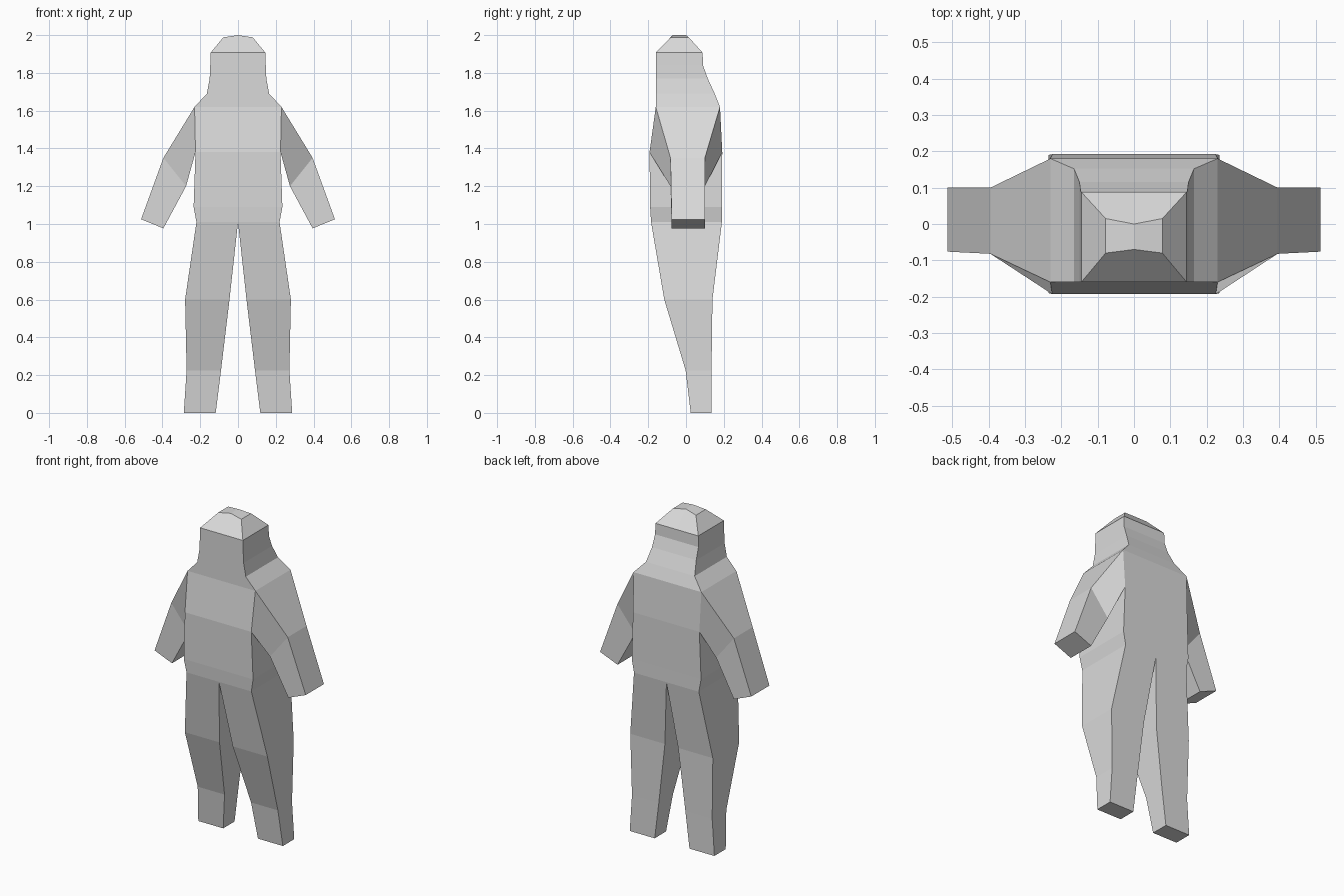
import bpy, bmesh

if "Cube" in bpy.data.objects:
    bpy.data.objects.remove(bpy.data.objects["Cube"])

suit = bpy.data.materials.new("light_grey")
suit.diffuse_color = (0.7, 0.7, 0.7, 1)
suit.use_nodes = True
suit.node_tree.nodes["Principled BSDF"].inputs["Base Color"].default_value = suit.diffuse_color


def loft(name, rings, closed, cap_end, skip=()):
    """Skin a list of 4-point rings on the +x side and mirror to -x."""
    bm = bmesh.new()
    vs = [[bm.verts.new(p) for p in ring] for ring in rings]
    for i in range(len(vs) - 1):
        for j in range(4 if closed else 3):
            if (i, j) in skip:
                continue
            k = (j + 1) % 4
            bm.faces.new((vs[i][j], vs[i][k], vs[i + 1][k], vs[i + 1][j]))
    if cap_end:
        bm.faces.new(vs[-1])
    # orient the surface outward, judged from the first face
    bmesh.ops.recalc_face_normals(bm, faces=bm.faces)
    bm.faces.ensure_lookup_table()
    f = bm.faces[0]
    core = sum((v.co for v in vs[0] + vs[1]), vs[0][0].co * 0) / 8
    if f.normal.dot(f.calc_center_median() - core) < 0:
        bmesh.ops.reverse_faces(bm, faces=bm.faces)
    mesh = bpy.data.meshes.new(name)
    bm.to_mesh(mesh)
    bm.free()
    mesh.materials.append(suit)
    ob = bpy.data.objects.new(name, mesh)
    bpy.context.collection.objects.link(ob)
    mod = ob.modifiers.new("mirror", "MIRROR")
    mod.use_clip = True
    return ob


# torso and hooded head: (z, half width, front y, back y)
profile = [
    (1.01, 0.22, -0.185, 0.19),
    (1.09, 0.235, -0.19, 0.19),
    (1.38, 0.225, -0.193, 0.192),
    (1.62, 0.23, -0.16, 0.18),
    (1.69, 0.165, -0.16, 0.152),
    (1.77, 0.15, -0.16, 0.115),
    (1.84, 0.147, -0.16, 0.09),
    (1.907, 0.145, -0.16, 0.088),
]
body = [[(0, f, z), (w, f, z), (w, b, z), (0, b, z)] for z, w, f, b in profile]
# crown with a shallow centre ridge
body.append([(0, -0.07, 2), (0.078, -0.08, 1.988),
             (0.078, 0.015, 1.988), (0, 0, 2)])
# the side face at shoulder height is left open for the arm
loft("torso_and_head", body, False, True, skip={(2, 1)})

# arms: (upper x, upper z, lower x, lower z, then front/back y of each edge)
arm = [
    (0.23, 1.62, 0.225, 1.38, -0.16, 0.18, -0.193, 0.192),
    (0.395, 1.35, 0.275, 1.20, -0.082, 0.10, -0.082, 0.10),
    (0.513, 1.025, 0.395, 0.977, -0.076, 0.10, -0.076, 0.10),
]
loft("arms", [[(ux, uf, uz), (ux, ub, uz), (lx, lb, lz), (lx, lf, lz)]
              for ux, uz, lx, lz, uf, ub, lf, lb in arm], True, True)

# legs: (z, inner x, outer x, front y, back y)
leg = [
    (1.01, 0.0, 0.22, -0.185, 0.19),
    (0.60, 0.045, 0.28, -0.115, 0.14),
    (0.225, 0.09, 0.272, -0.002, 0.135),
    (0.0, 0.118, 0.287, 0.025, 0.135),
]
loft("legs", [[(i, f, z), (o, f, z), (o, b, z), (i, b, z)]
              for z, i, o, f, b in leg], True, True)
